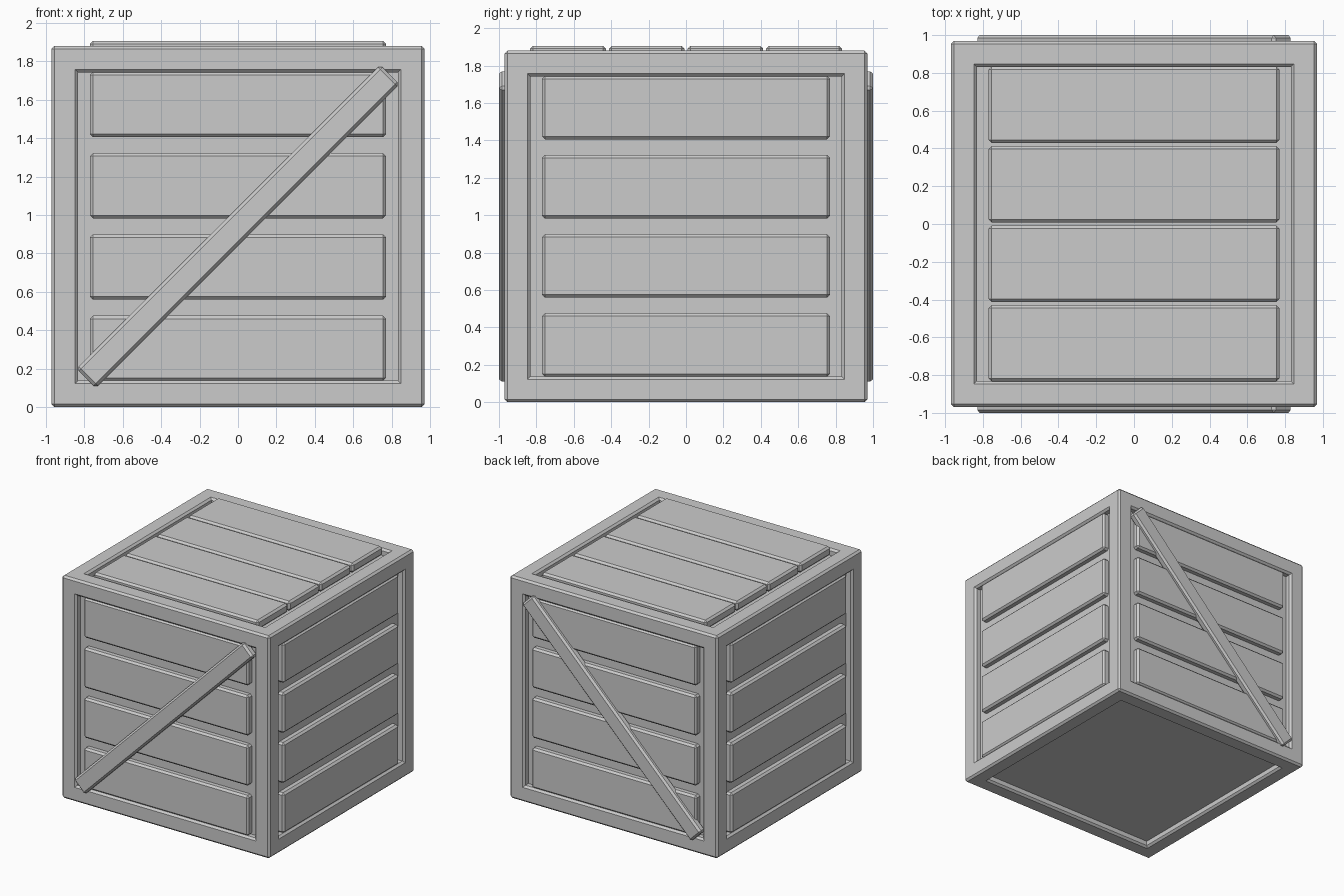
import bpy, bmesh, math
from mathutils import Matrix

if "Cube" in bpy.data.objects:
    bpy.data.objects.remove(bpy.data.objects["Cube"])

grey = bpy.data.materials.new("plain_grey")
grey.use_nodes = True
GREY = (0.6, 0.6, 0.6, 1)
grey.diffuse_color = GREY
grey.node_tree.nodes["Principled BSDF"].inputs["Base Color"].default_value = GREY

HALF, HEIGHT = 0.97, 1.88
BEVEL = 0.016
RECESS = 0.055


def finish(bm, name):
    bmesh.ops.recalc_face_normals(bm, faces=bm.faces)
    mesh = bpy.data.meshes.new(name)
    bm.to_mesh(mesh)
    bm.free()
    mesh.materials.append(grey)
    obj = bpy.data.objects.new(name, mesh)
    bpy.context.collection.objects.link(obj)
    return obj


def new_box(size, matrix):
    bm = bmesh.new()
    bmesh.ops.create_cube(bm, size=1)
    bmesh.ops.scale(bm, vec=size, verts=bm.verts)
    bmesh.ops.transform(bm, matrix=matrix, verts=bm.verts)
    return bm


def chamfer(bm, edges):
    bmesh.ops.bevel(bm, geom=edges, offset=BEVEL, segments=1,
                    affect='EDGES', profile=0.5)


def board(name, size, matrix):
    bm = new_box(size, matrix)
    chamfer(bm, bm.edges[:])
    return finish(bm, name)


# Crate frame: a chamfered box with a recessed panel on all six sides
bm = new_box((2 * HALF, 2 * HALF, HEIGHT), Matrix.Translation((0, 0, HEIGHT / 2)))
panels = bm.faces[:]
bmesh.ops.inset_individual(bm, faces=panels, thickness=0.18 + BEVEL)
rims = bm.edges[:]
for panel in panels:
    result = bmesh.ops.extrude_discrete_faces(bm, faces=[panel])
    floor = result["faces"][0]
    bmesh.ops.translate(bm, vec=-floor.normal * RECESS, verts=floor.verts)
# Chamfer only the outer corners and the opening rims
sharp = []
for e in bm.edges:
    if len(e.link_faces) == 2:
        on_skin = all(max(abs(v.co.x) / HALF, abs(v.co.y) / HALF,
                          abs(v.co.z - HEIGHT / 2) * 2 / HEIGHT) > 0.999
                      for v in e.verts)
        if on_skin and e.calc_face_angle(0) > 0.5:
            sharp.append(e)
chamfer(bm, sharp)
finish(bm, "crate_frame")

# Four horizontal planks in each wall
PLANK = 0.08
for i, side in enumerate(("front", "left", "back", "right")):
    turn = Matrix.Rotation(i * math.pi / 2, 4, 'Z')
    for n in range(4):
        z = 0.306 + n * 0.423
        y = -(HALF - 0.004 - PLANK / 2)
        board(f"{side}_plank_{n + 1}", (1.54, PLANK, 0.34),
              turn @ Matrix.Translation((0, y, z)))

# Four raised planks on the lid
for n in range(4):
    y = (n - 1.5) * 0.421
    board(f"lid_plank_{n + 1}", (1.54, 0.405, PLANK),
          Matrix.Translation((0, y, HEIGHT + 0.026 - PLANK / 2)))

# Diagonal braces on the front and back
for name, sign in (("front_brace", -1), ("back_brace", 1)):
    place = Matrix.Translation((0, sign * 0.965, HEIGHT / 2))
    board(name, (2.235, 0.07, 0.142),
          place @ Matrix.Rotation(-math.pi / 4, 4, 'Y'))
